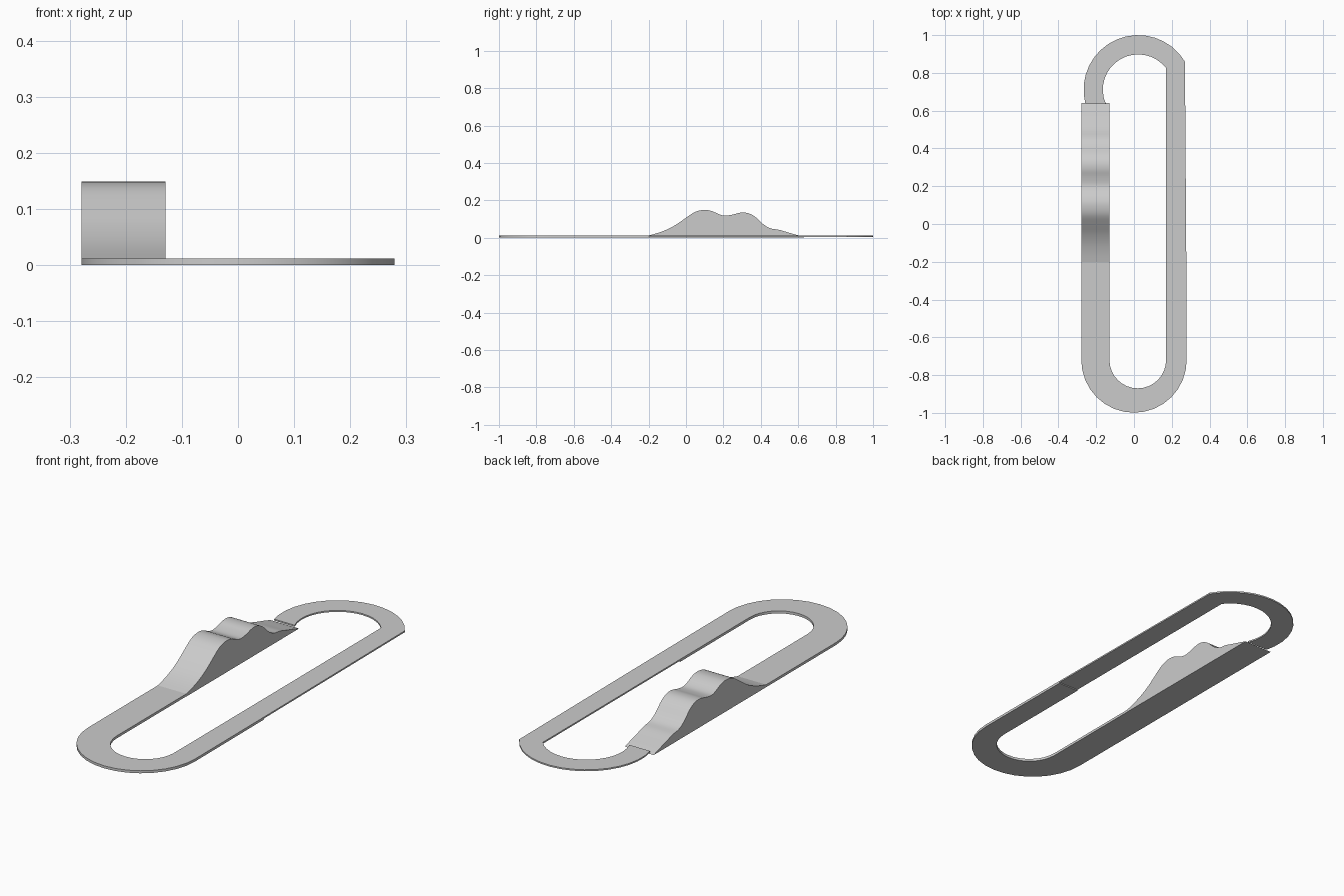
import bpy, bmesh
from math import cos, sin, radians
from mathutils import Vector

if "Cube" in bpy.data.objects:
    bpy.data.objects.remove(bpy.data.objects["Cube"])


def prism(name, outline, offset):
    """Extrude a closed planar outline by an offset into a solid."""
    bm = bmesh.new()
    face = bm.faces.new([bm.verts.new(p) for p in outline])
    ext = bmesh.ops.extrude_face_region(bm, geom=[face], use_keep_orig=True)
    moved = [g for g in ext["geom"] if isinstance(g, bmesh.types.BMVert)]
    bmesh.ops.translate(bm, vec=Vector(offset), verts=moved)
    bmesh.ops.recalc_face_normals(bm, faces=bm.faces)
    me = bpy.data.meshes.new(name)
    bm.to_mesh(me)
    bm.free()
    ob = bpy.data.objects.new(name, me)
    bpy.context.collection.objects.link(ob)
    bpy.ops.object.select_all(action='DESELECT')
    ob.select_set(True)
    bpy.context.view_layer.objects.active = ob
    bpy.ops.object.shade_smooth_by_angle(angle=radians(30))
    return ob


def arc(cx, cy, r, a0, a1, z, n=16):
    angles = [radians(a0 + (a1 - a0) * i / n) for i in range(n + 1)]
    return [(cx + r * cos(a), cy + r * sin(a), z) for a in angles]


def spline(pts, steps=4):
    """Smooth curve through the profile points."""
    out = []
    for i in range(len(pts) - 1):
        p0, p1 = Vector(pts[max(i - 1, 0)]), Vector(pts[i])
        p2, p3 = Vector(pts[i + 1]), Vector(pts[min(i + 2, len(pts) - 1)])
        for k in range(steps):
            t = k / steps
            out.append(0.5 * (2 * p1 + (p2 - p0) * t + (2 * p0 - 5 * p1 + 4 * p2 - p3) * t * t
                              + (3 * p1 - p0 - 3 * p2 + p3) * t ** 3))
    out.append(Vector(pts[-1]))
    return out


TOP, RAISED, SEAM = 0.012, 0.005, -0.2

# Front U: both straights up to the seam and the front bend
front = [(-0.279, SEAM, 0)] + arc(0, -0.72, 0.279, 180, 360, 0) + [(0.277, SEAM, 0), (0.17, SEAM, 0)]
front += arc(0.02, -0.72, 0.15, 360, 180, 0) + [(-0.13, SEAM, 0)]
prism("front_bend", front, (0, 0, TOP))

# Back J: right straight and the back bend, slightly thinner
back = [(0.277, SEAM, RAISED)] + arc(0.022, 0.711, 0.289, 31, 195, RAISED)
back += arc(0.022, 0.711, 0.187, 204, 38, RAISED) + [(0.17, SEAM, RAISED)]
prism("back_bend", back, (0, 0, TOP - RAISED))

# Wavy hill on the left straight
hill = [(-0.2, .012), (-0.15, .026), (-0.1, .045), (-0.05, .072), (0, .107), (.05, .139),
        (.1, .149), (.14, .142), (.18, .124), (.21, .118), (.25, .124), (.29, .134),
        (.33, .132), (.37, .112), (.41, .075), (.45, .051), (.5, .042), (.55, .027), (.6, .013)]
profile = [(-0.279, p.x, p.y) for p in spline(hill)]
prism("wavy_hill", [(-0.279, SEAM, 0)] + profile + [(-0.279, 0.64, 0)], (0.15, 0, 0))
